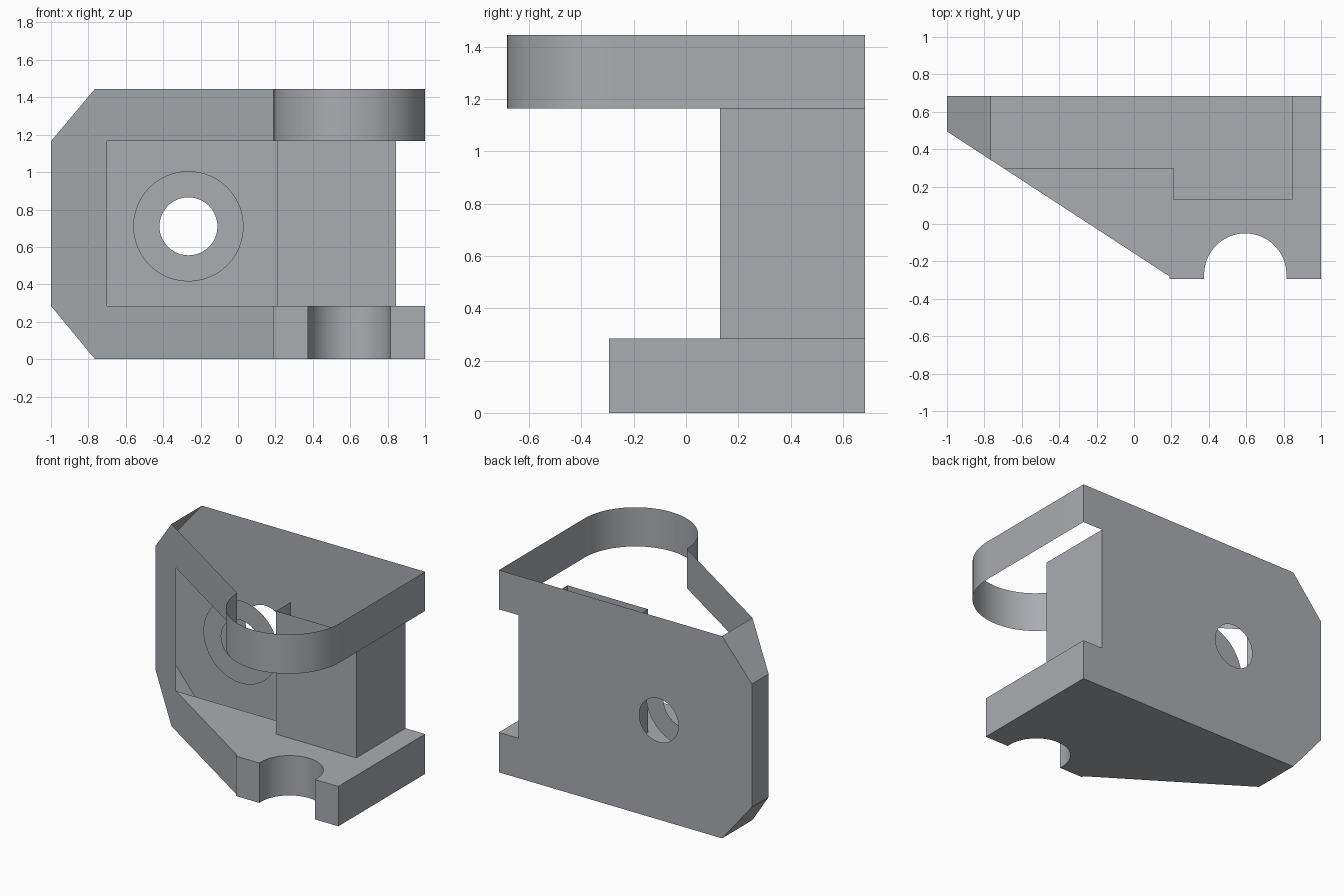
import bpy, bmesh, math
from mathutils import Vector

cube = bpy.data.objects.get("Cube")
if cube:
    bpy.data.objects.remove(cube, do_unlink=True)

grey = bpy.data.materials.new("machined_grey")
grey.use_nodes = True
colour = (0.40, 0.415, 0.44, 1.0)
grey.diffuse_color = colour
grey.node_tree.nodes["Principled BSDF"].inputs["Base Color"].default_value = colour

# Key levels and positions
LOW, HIGH, TOP = 0.285, 1.165, 1.445
BACK, FRONT, BOSS = 0.685, -0.295, 0.13
CHAMFER, POCKET, STEP, SIDE = -0.765, -0.70, 0.21, 0.845
NOSE_X, NOSE_Y, NOSE_R, NOTCH_R = 0.595, -0.28, 0.405, 0.22
NOSE_L = NOSE_X - NOSE_R


def slant(x):
    """Depth of the slanted front at x."""
    return 0.495 + (NOSE_Y - 0.495) * (x + 1) / (NOSE_L + 1)


def arc(cx, cy, r, start, end, steps=32):
    angles = [math.radians(start + (end - start) * i / steps) for i in range(steps + 1)]
    return [(cx + r * math.cos(a), cy + r * math.sin(a)) for a in angles]


def finish(bm, name):
    mesh = bpy.data.meshes.new(name)
    bm.to_mesh(mesh)
    bm.free()
    mesh.materials.append(grey)
    obj = bpy.data.objects.new(name, mesh)
    bpy.context.collection.objects.link(obj)
    return obj


def sheet(name, loops, place, outward):
    """Flat sheet from an outline and optional hole loops."""
    bm = bmesh.new()
    for loop in loops:
        verts = [bm.verts.new(place(*p)) for p in loop]
        if len(loops) == 1:
            bm.faces.new(verts)
        else:
            for a, b in zip(verts, verts[1:] + verts[:1]):
                bm.edges.new((a, b))
    if len(loops) > 1:
        bmesh.ops.triangle_fill(bm, use_beauty=True, edges=bm.edges[:])
    bm.normal_update()
    for face in bm.faces:
        if face.normal.dot(Vector(outward)) < 0:
            face.normal_flip()
    return finish(bm, name)


def band(name, path, z0, z1):
    """Upright strip along a plan path, smooth on its curves."""
    bm = bmesh.new()
    rows = [[bm.verts.new((x, y, z)) for x, y in path] for z in (z0, z1)]
    for i in range(len(path) - 1):
        bm.faces.new((rows[0][i], rows[0][i + 1], rows[1][i + 1], rows[1][i]))
    obj = finish(bm, name)
    bpy.ops.object.select_all(action='DESELECT')
    obj.select_set(True)
    bpy.context.view_layer.objects.active = obj
    bpy.ops.object.shade_smooth_by_angle(angle=math.radians(30))


# Back wall with bolt hole, and the larger washer seat in front of it
bolt = arc(-0.265, 0.71, 0.155, 0, 360, 48)[:-1]
seat = arc(-0.265, 0.71, 0.295, 0, 360, 48)[:-1]
wall = [(CHAMFER, 0), (1, 0), (1, LOW), (SIDE, LOW), (SIDE, HIGH), (1, HIGH),
        (1, TOP), (CHAMFER, TOP), (-1, HIGH), (-1, LOW)]
sheet("back_wall", [wall, bolt], lambda x, z: (x, BACK, z), (0, 1, 0))
sheet("washer_seat", [seat, bolt], lambda x, z: (x, 0.41, z), (0, -1, 0))

# Slanted front with its open pocket
frame = [(-1, LOW), (CHAMFER, 0), (NOSE_L, 0), (NOSE_L, LOW), (POCKET, LOW),
         (POCKET, HIGH), (NOSE_L, HIGH), (NOSE_L, TOP), (CHAMFER, TOP), (-1, HIGH)]
sheet("slanted_front", [frame], lambda x, z: (x, slant(x), z), (-1, -1, 0))

# Left-hand end and chamfered corners
band("end_wall", [(-1, BACK), (-1, slant(-1))], LOW, HIGH)
for name, z_end, z_in, up in (("lower_chamfer", LOW, 0, -1), ("upper_chamfer", HIGH, TOP, 1)):
    corner = [(-1, BACK), (-1, slant(-1)), (CHAMFER, slant(CHAMFER)), (CHAMFER, BACK)]
    sheet(name, [corner],
          lambda x, y: (x, y, z_end if x == -1 else z_in), (-1, 0, up))

# Base plate with a round notch in its front edge
notch = arc(NOSE_X, -0.27, NOTCH_R, 180, 0)
rim = ([(NOSE_L, NOSE_Y), (NOSE_L, FRONT), (NOSE_X - NOTCH_R, FRONT)] + notch
       + [(NOSE_X + NOTCH_R, FRONT), (1, FRONT), (1, BACK)])
boss = [(STEP, slant(POCKET)), (STEP, BOSS), (SIDE, BOSS), (SIDE, BACK)]
band("base_rim", rim, 0, LOW)
sheet("base_underside", [rim + [(CHAMFER, BACK), (CHAMFER, slant(CHAMFER))]],
      lambda x, y: (x, y, 0), (0, 0, -1))
sheet("base_top", [rim + boss[::-1] + [(POCKET, slant(POCKET))]],
      lambda x, y: (x, y, LOW), (0, 0, 1))

# Raised boss between the flanges
band("boss_walls", boss, LOW, HIGH)

# Rounded upper flange strip
band("upper_flange", arc(NOSE_X, NOSE_Y, NOSE_R, 180, 360) + [(1, BACK)], HIGH, TOP)
